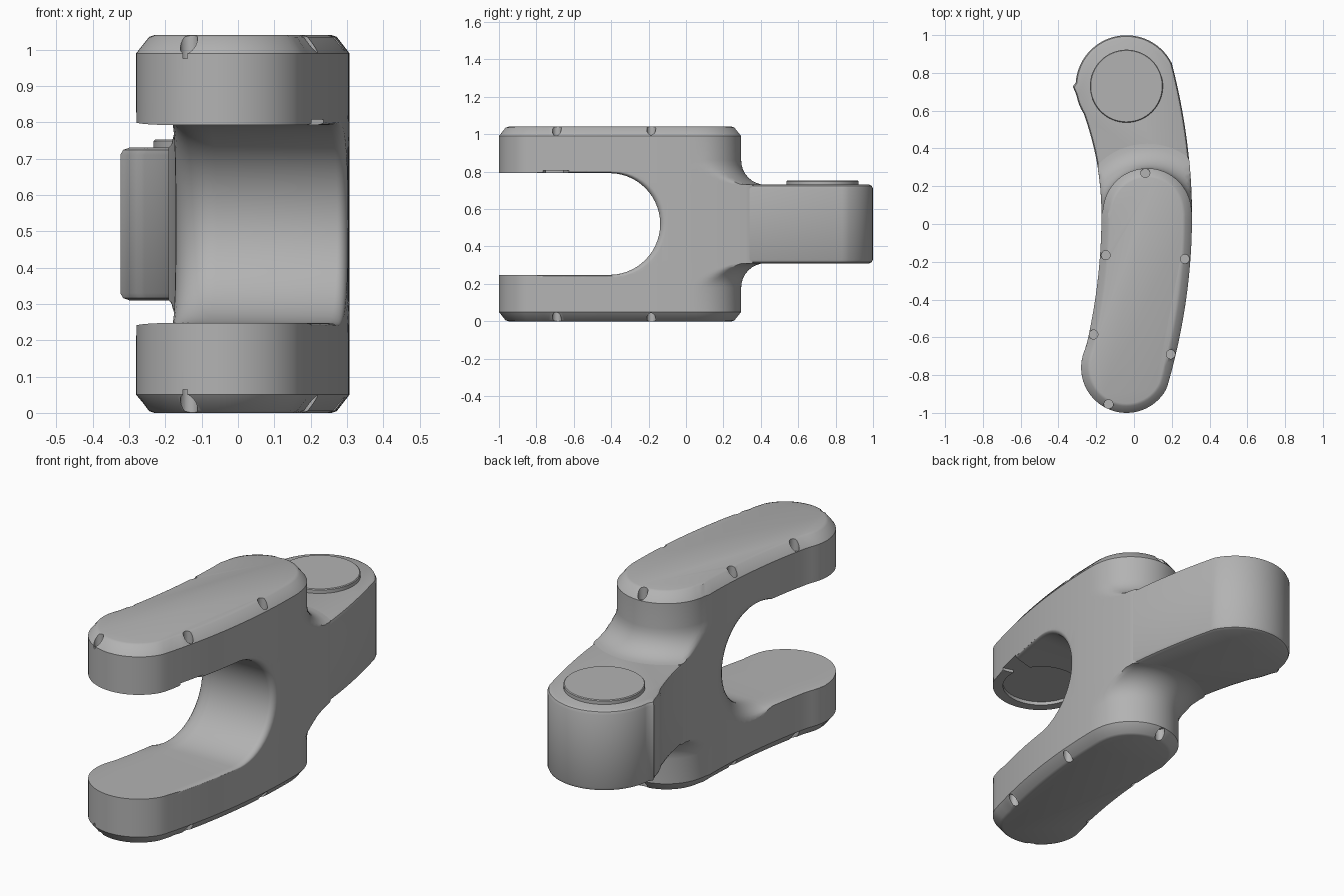
import bpy, bmesh
from math import sin, cos, pi, sqrt

if "Cube" in bpy.data.objects:
    bpy.data.objects.remove(bpy.data.objects["Cube"], do_unlink=True)

grey = bpy.data.materials.new("mid_grey")
grey.use_nodes = True
COLOUR = (0.45, 0.45, 0.45, 1)
grey.diffuse_color = COLOUR
grey.node_tree.nodes["Principled BSDF"].inputs["Base Color"].default_value = COLOUR

FRONT, BACK, MID_X = (-0.76, 0.24), (0.73, 0.27), -0.04   # end circles: y, radius
LOBE = (0.07, 0.06, 0.235)                                # rear end of the arms
TOP = 1.04
MID = TOP / 2


def root(v):
    return sqrt(max(v, 0))


def plan(y, d=0):
    """Left and right edge of the crescent plan, inset by d."""
    left = -0.172 + d - (y - 0.05) ** 2 / (3 if y > 0.05 else 6)
    right = 0.307 - d - (y - 0.04) ** 2 / 6.2
    for (cy, r), outside in ((FRONT, y < FRONT[0]), (BACK, y > BACK[0])):
        half = root((r - d) ** 2 - (y - cy) ** 2)
        if outside:
            left, right = MID_X - half, min(right, MID_X + half)
        elif half:
            left = min(left, MID_X - half)
    return left, max(left, right)


def outline(start, end, d=0, lobe=None, n=56):
    """Closed ring of plan points; lobe gives the radius of a round rear end."""
    lefts, rights = [], []
    for i in range(n + 1):
        y = start + (end - start) * (1 - cos(pi * i / n)) / 2
        a, b = plan(y, d)
        if lobe and y > LOBE[1]:
            half = root(lobe ** 2 - (y - LOBE[1]) ** 2)
            a, b = max(a, LOBE[0] - half), min(b, LOBE[0] + half)
        lefts.append((a, y))
        rights.append((b, y))
    return rights + lefts[::-1]


def loft(name, rings):
    """Skin a stack of equal rings and close both ends."""
    bm = bmesh.new()
    rows = [[bm.verts.new(p) for p in ring] for ring in rings]
    for a, b in zip(rows, rows[1:]):
        for i in range(len(a)):
            j = (i + 1) % len(a)
            bm.faces.new((a[i], a[j], b[j], b[i]))
    bm.faces.new(rows[0][::-1])
    bm.faces.new(rows[-1])
    bmesh.ops.remove_doubles(bm, verts=bm.verts, dist=0.00005)
    bmesh.ops.recalc_face_normals(bm, faces=bm.faces)
    mesh = bpy.data.meshes.new(name)
    bm.to_mesh(mesh)
    bm.free()
    obj = bpy.data.objects.new(name, mesh)
    bpy.context.collection.objects.link(obj)
    mesh.materials.append(grey)
    return obj


def disc(name, x, y, r, z0, z1, n=48, edge=0):
    levels = [(z0, r), (z1 - edge, r)] + ([(z1, r - edge)] if edge else [])
    return loft(name, [[(x + s * cos(2 * pi * i / n), y + s * sin(2 * pi * i / n), z)
                        for i in range(n)] for z, s in levels])


def smooth(obj):
    bpy.ops.object.select_all(action='DESELECT')
    obj.select_set(True)
    bpy.context.view_layer.objects.active = obj
    bpy.ops.object.shade_smooth_by_angle(angle=0.6)


def cut(target, cutter):
    """Apply a boolean difference and discard the cutter."""
    cutter.hide_render = True
    bpy.context.view_layer.objects.active = target
    mod = target.modifiers.new("cut", 'BOOLEAN')
    mod.operation, mod.solver, mod.object = 'DIFFERENCE', 'EXACT', cutter
    bpy.ops.object.modifier_apply(modifier=mod.name)
    bpy.data.objects.remove(cutter, do_unlink=True)


# Forked body: chamfered rim, straight wall, then a flare behind the lobe
half_levels = [(0, 0.05, 0), (0.005, 0.035, 0), (0.05, 0, 0)]
FILLET = 0.13
for i in range(9):
    a = pi / 2 * i / 8
    half_levels.append((0.18 + FILLET * sin(a), 0, FILLET * (1 - cos(a))))
levels = half_levels + [(TOP - z, d, e) for z, d, e in reversed(half_levels)]
rings = []
for z, d, grow in levels:
    r = LOBE[2] - d + grow
    rings.append([(x, y, z) for x, y in outline(-1 + d, LOBE[1] + r, d, r)])
body = loft("forked_body", rings)

# U-shaped slot between the arms, flaring strongly on the inner side
R_SLOT, Y_SLOT = 0.272, -0.41
path = [(y, -1) for y in (-1.2, -0.9, -0.76, -0.65, -0.53)]
stations = [(y, -R_SLOT, 0, -1) for y, _ in path]
stations += [(Y_SLOT, R_SLOT * sin(a), R_SLOT * cos(a), sin(a))
             for a in [-pi / 2 + pi * i / 28 for i in range(29)]]
stations += [(y, R_SLOT, 0, 1) for y, _ in reversed(path)]


def slot_ring(t, inner, outer):
    ring = []
    for y, dz, dy, s in stations:
        c = max(dy / R_SLOT, 0)
        flare = inner * (0.06 + c) + outer * (0.3 + c)
        yy = y + dy + flare * c
        a, b = plan(max(yy, FRONT[0]))
        ring.append((a + (b - a) * t, yy, MID + dz + flare * s))
    return ring


angles = [pi / 2 * i / 8 for i in range(9)]
slot = [slot_ring(-0.3, 0.14, 0)]
slot += [slot_ring(0.25 * (1 - cos(a)), 0.14 * (1 - sin(a)), 0) for a in angles]
slot += [slot_ring(1 - 0.06 * (1 - cos(a)), 0, 0.025 * (1 - sin(a))) for a in reversed(angles)]
slot.append(slot_ring(1.3, 0, 0.025))
cut(body, loft("slot_cutter", slot))

# Shallow round seat under the upper arm, with a channel out to the side
seat_z = MID + R_SLOT + 0.018
cut(body, disc("seat_cutter", MID_X, FRONT[0], 0.19, MID + 0.2, seat_z))
channel = [(0.08, -0.73), (0.4, -0.82), (0.4, -0.58), (0.08, -0.67)]
cut(body, loft("channel_cutter", [[(x, y, z) for x, y in channel]
                                  for z in (MID + 0.2, seat_z - 0.003)]))

# Small pin notches around both chamfered rims
for x, y in ((-0.15, -0.165), (0.27, -0.185), (-0.215, -0.585),
             (0.195, -0.69), (-0.135, -0.955), (0.06, 0.27)):
    for z0, z1 in ((-0.1, 0.065), (TOP - 0.065, TOP + 0.1)):
        cut(body, disc("notch_cutter", x, y, 0.024, z0, z1, 16))
smooth(body)

# Rear tongue with softly rounded edges
edge = [(0.31, 0.02), (0.316, 0.007), (0.33, 0.001)]
tongue_levels = edge + [(TOP - z, d) for z, d in reversed(edge)]
smooth(loft("rear_tongue", [[(x, y, z) for x, y in outline(0.12, 1 - d, d)]
                            for z, d in tongue_levels]))

# Raised round pad on the tongue
smooth(disc("tongue_pad", MID_X, BACK[0], 0.193, 0.7, 0.752, 64, 0.004))

# Centre the model
for obj in bpy.context.collection.objects:
    if obj.type == 'MESH' and obj.name in ("forked_body", "rear_tongue", "tongue_pad"):
        obj.location = (0, 0, 0)
